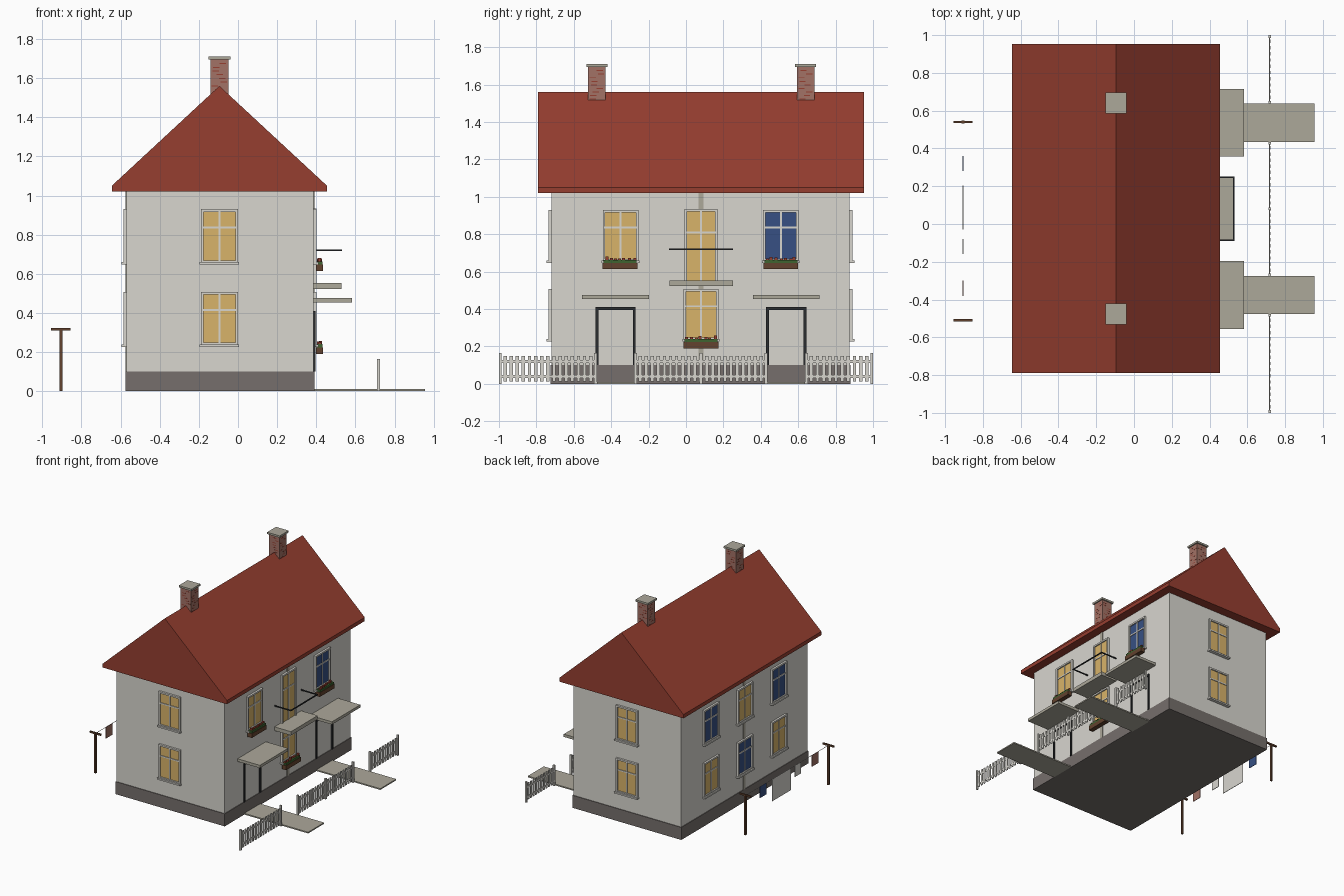
import bpy, bmesh, random
from mathutils import Vector

if "Cube" in bpy.data.objects:
    bpy.data.objects.remove(bpy.data.objects["Cube"])

random.seed(4)


def mat(name, r, g, b):
    lin = [((c / 255 + 0.055) / 1.055) ** 2.4 for c in (r, g, b)]
    m = bpy.data.materials.new(name)
    m.diffuse_color = (*lin, 1)
    m.use_nodes = True
    m.node_tree.nodes["Principled BSDF"].inputs["Base Color"].default_value = m.diffuse_color
    return m


WHITE = mat("off_white", 216, 214, 207)
ROOF = mat("roof_red", 150, 62, 48)
PLINTH = mat("plinth_grey", 118, 111, 108)
STONE = mat("concrete", 172, 168, 154)
AMBER = mat("lit_glass", 217, 180, 106)
BLUE = mat("dark_blue", 55, 80, 132)
DARK = mat("dark_metal", 42, 44, 47)
BRICK = mat("chimney_brick", 162, 114, 102)
WOOD = mat("brown_wood", 98, 66, 46)
GREEN = mat("leaf_green", 62, 100, 48)


def finish(name, bm, mats):
    bmesh.ops.recalc_face_normals(bm, faces=bm.faces)
    me = bpy.data.meshes.new(name)
    bm.to_mesh(me)
    bm.free()
    for m in mats:
        me.materials.append(m)
    ob = bpy.data.objects.new(name, me)
    bpy.context.collection.objects.link(ob)
    return ob


def boxes(name, items):
    """One object from (low corner, high corner, material) boxes."""
    bm = bmesh.new()
    mats = []
    for a, b, m in items:
        if m not in mats:
            mats.append(m)
        lo = Vector([min(p, q) for p, q in zip(a, b)])
        hi = Vector([max(p, q) for p, q in zip(a, b)])
        vs = bmesh.ops.create_cube(bm, size=1)["verts"]
        for v in vs:
            v.co = Vector([(l + h) / 2 + c * (h - l) for l, h, c in zip(lo, hi, v.co)])
        for f in {f for v in vs for f in v.link_faces}:
            f.material_index = mats.index(m)
    return finish(name, bm, mats)


X0, X1, Y0, Y1 = -0.57, 0.385, -0.72, 0.875
XC, YC = -0.095, 0.08


def on_wall(side, u0, u1, z0, z1, d0, d1):
    """Corners of a box laid on a wall: u along it, d outward from it."""
    if side in ("left", "right"):
        base, s = (X0, -1) if side == "left" else (X1, 1)
        return (base + s * d0, u0, z0), (base + s * d1, u1, z1)
    base, s = (Y0, -1) if side == "front" else (Y1, 1)
    return (u0, base + s * d0, z0), (u1, base + s * d1, z1)


def window(name, side, c, z0, z1, glass, w=0.19, bar=0.66, sill=True):
    h, t = w / 2, 0.013
    zb = z0 + (z1 - z0) * bar
    parts = [
        ((c - h + t, c + h - t, z0 + t, z1 - t, -0.01, 0.006), glass),
        ((c - h, c - h + t, z0, z1, -0.01, 0.016), WHITE),
        ((c + h - t, c + h, z0, z1, -0.01, 0.016), WHITE),
        ((c - h, c + h, z1 - t, z1, -0.01, 0.016), WHITE),
        ((c - h, c + h, z0, z0 + t, -0.01, 0.016), WHITE),
        ((c - 0.005, c + 0.005, z0 + t, z1 - t, 0, 0.011), WHITE),
        ((c - h + t, c + h - t, zb - 0.005, zb + 0.005, 0, 0.011), WHITE),
    ]
    if sill:
        parts.append(((c - h - 0.006, c + h + 0.006, z0 - 0.008, z0 + 0.004, -0.01, 0.026), WHITE))
    boxes(name, [(*on_wall(side, *p), m) for p, m in parts])


# Walls and plinth
boxes("walls", [((X0, Y0, 0.09), (X1, Y1, 1.03), WHITE)])
boxes("plinth", [((X0 - 0.005, Y0 - 0.005, 0), (X1 + 0.005, Y1 + 0.005, 0.10), PLINTH)])

# Dividing strips on the long walls
boxes("dividing_strips", [(*on_wall(s, YC - 0.014, YC + 0.014, 0.1, 1.02, -0.01, 0.005), STONE)
                          for s in ("left", "right")])

# Solid gable roof with a straight fascia
profile = [(-0.645, 1.02), (0.455, 1.02), (0.455, 1.05), (XC, 1.56), (-0.645, 1.05)]
bm = bmesh.new()
end = bm.faces.new([bm.verts.new((x, -0.79, z)) for x, z in profile])
ext = bmesh.ops.extrude_face_region(bm, geom=[end], use_keep_orig=True)["geom"]
bmesh.ops.translate(bm, vec=(0, 1.743, 0), verts=[g for g in ext if isinstance(g, bmesh.types.BMVert)])
finish("roof", bm, [ROOF])

# Chimneys with caps and a few bare red bricks
for i, y in enumerate((-0.477, 0.64)):
    parts = [((XC - 0.046, y - 0.046, 1.45), (XC + 0.046, y + 0.046, 1.70), BRICK),
             ((XC - 0.056, y - 0.056, 1.695), (XC + 0.056, y + 0.056, 1.71), STONE)]
    for row in range(9):
        z = 1.52 + row * 0.019
        for s in (-1, 1):
            u = random.uniform(-0.044, 0.01)
            parts.append(((XC + s * 0.04, y + u, z), (XC + s * 0.0468, y + u + 0.033, z + 0.005), ROOF))
            parts.append(((XC + u, y + s * 0.04, z), (XC + u + 0.033, y + s * 0.0468, z + 0.005), ROOF))
    boxes(f"chimney_{i + 1}", parts)

# Windows: two on each gable wall, six at the left, four at the right
UP, LOW = (0.655, 0.93), (0.235, 0.507)
for side in ("front", "back"):
    window(f"{side}_upper_window", side, XC, *UP, AMBER)
    window(f"{side}_lower_window", side, XC, *LOW, AMBER)
for i, y in enumerate((-0.35, YC, 0.507)):
    window(f"left_upper_window_{i + 1}", "left", y, *UP, AMBER if i == 1 else BLUE)
    window(f"left_lower_window_{i + 1}", "left", y, *LOW, BLUE if i == 1 else AMBER)
window("right_upper_window_1", "right", -0.35, *UP, AMBER)
window("right_upper_window_2", "right", 0.507, *UP, BLUE)
window("right_lower_window", "right", YC, *LOW, AMBER, w=0.185)
window("balcony_door", "right", YC, 0.53, 0.935, AMBER, w=0.175, bar=0.69, sill=False)

# Flower boxes
for i, (y, z) in enumerate(((-0.353, 0.613), (YC, 0.19), (0.507, 0.613))):
    parts = [((0.398, y - 0.093, z), (0.435, y + 0.093, z + 0.034), WOOD),
             ((0.401, y - 0.088, z + 0.03), (0.432, y + 0.088, z + 0.05), GREEN)]
    for k in range(7):
        v = y - 0.075 + k * 0.025 + random.uniform(-0.006, 0.006)
        x = 0.416 + random.uniform(-0.006, 0.006)
        top = z + random.uniform(0.056, 0.068)
        parts.append(((x - 0.008, v - 0.008, z + 0.045), (x + 0.008, v + 0.008, top), ROOF))
    boxes(f"flower_box_{i + 1}", parts)

# Balcony slab and U-shaped rail
boxes("balcony_slab", [((0.375, -0.088, 0.522), (0.53, 0.25, 0.552), STONE)])
boxes("balcony_rail", [((0.385, -0.09, 0.716), (0.532, -0.082, 0.724), DARK),
                       ((0.385, 0.244, 0.716), (0.532, 0.252, 0.724), DARK),
                       ((0.524, -0.09, 0.716), (0.532, 0.252, 0.724), DARK)])

# Entrances: door frame, canopy and path
for i, y in enumerate((-0.376, 0.536)):
    boxes(f"door_frame_{i + 1}", [
        (*on_wall("right", y - 0.107, y - 0.093, 0.1, 0.41, -0.01, 0.01), DARK),
        (*on_wall("right", y + 0.093, y + 0.107, 0.1, 0.41, -0.01, 0.01), DARK),
        (*on_wall("right", y - 0.107, y + 0.107, 0.396, 0.41, -0.01, 0.01), DARK)])
    boxes(f"canopy_{i + 1}", [((0.375, y - 0.179, 0.453), (0.582, y + 0.179, 0.475), STONE)])
    boxes(f"path_{i + 1}", [((0.38, y - 0.101, 0), (0.955, y + 0.101, 0.01), STONE)])

# Picket fence in three runs between the paths
for i, (a, b) in enumerate(((-1.0, -0.477), (-0.277, 0.435), (0.637, 1.0))):
    parts = [((0.714, a, z), (0.719, b, z + 0.015), WHITE) for z in (0.032, 0.112)]
    parts += [((0.711, e, 0), (0.725, e + 0.014, 0.165), WHITE) for e in (a, b - 0.014)]
    if i == 1:
        parts.append(((0.711, YC - 0.007, 0), (0.725, YC + 0.007, 0.165), WHITE))
    n = round((b - a) / 0.033)
    for k in range(1, n):
        y = a + (b - a) * k / n
        parts.append(((0.717, y - 0.009, 0.013), (0.723, y + 0.009, 0.148), WHITE))
    boxes(f"fence_{i + 1}", parts)

# Washing line: posts, cord and laundry
LX = -0.905
for i, y in enumerate((-0.51, 0.54)):
    boxes(f"washing_post_{i + 1}", [
        ((LX - 0.007, y - 0.007, 0), (LX + 0.007, y + 0.007, 0.32), WOOD),
        ((LX - 0.05, y - 0.006, 0.311), (LX + 0.05, y + 0.006, 0.324), WOOD)])
boxes("washing_cord", [((LX - 0.001, -0.51, 0.314), (LX + 0.001, 0.54, 0.317), WHITE)])
for name, a, b, z, m in (("red_towel", -0.38, -0.30, 0.225, BRICK), ("white_towel", -0.16, -0.08, 0.225, WHITE),
                         ("bed_sheet", -0.03, 0.205, 0.14, WHITE), ("blue_towel", 0.28, 0.36, 0.225, BLUE)):
    boxes(name, [((LX - 0.002, a, z), (LX + 0.002, b, 0.316), m)])
